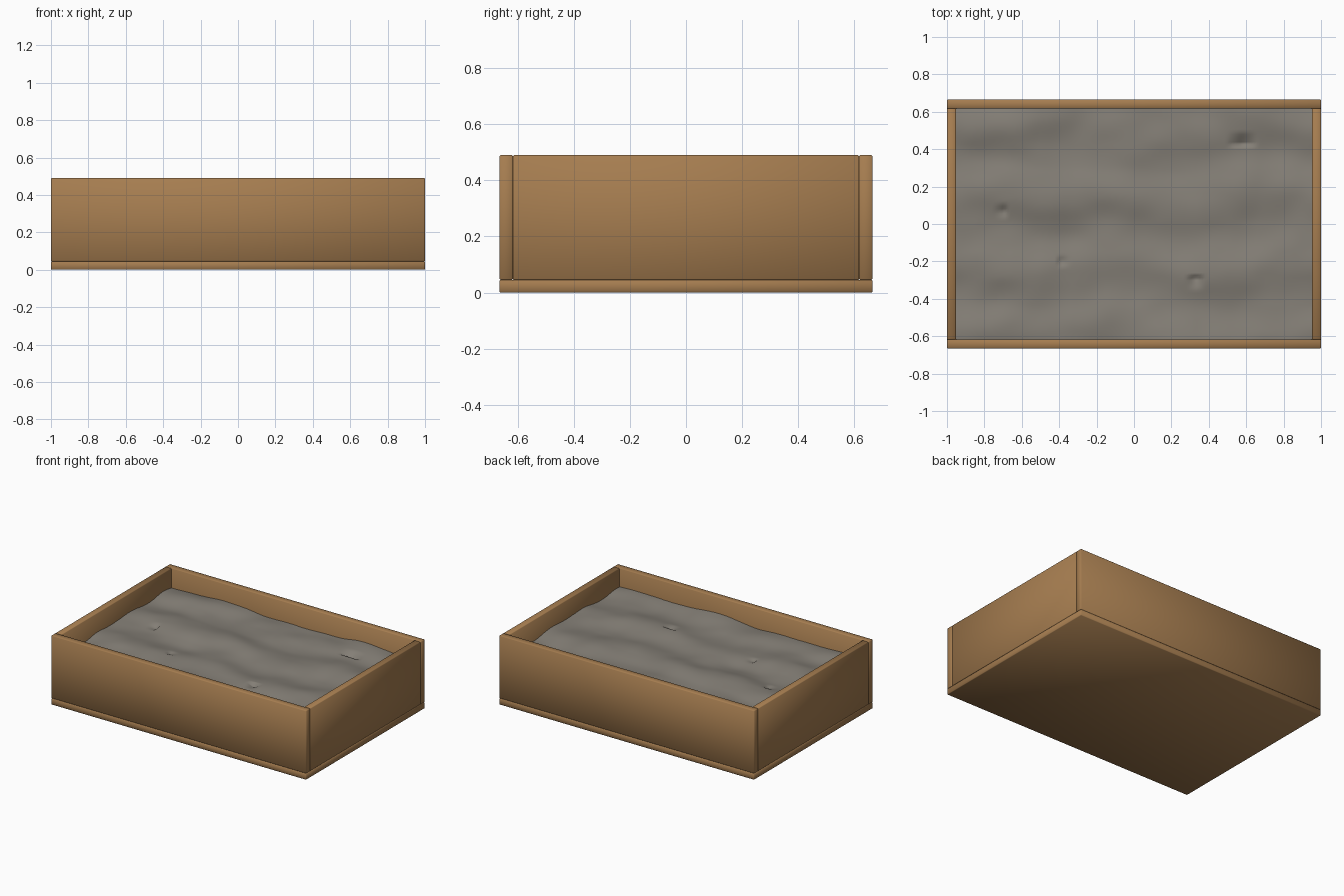
import bpy, bmesh, math
from mathutils import Vector, noise

cube = bpy.data.objects.get("Cube")
if cube:
    bpy.data.objects.remove(cube, do_unlink=True)

HALF_X, HALF_Y, HEIGHT = 1.0, 0.665, 0.49
WALL, FLOOR = 0.048, 0.045


def material(name, color):
    mat = bpy.data.materials.new(name)
    mat.use_nodes = True
    mat.diffuse_color = (*color, 1)
    mat.node_tree.nodes["Principled BSDF"].inputs["Base Color"].default_value = (*color, 1)
    return mat


wood = material("warm wood", (0.38, 0.205, 0.08))
earth = material("grey soil", (0.235, 0.215, 0.185))


def add_object(name, bm, mat):
    mesh = bpy.data.meshes.new(name)
    bm.to_mesh(mesh)
    bm.free()
    mesh.materials.append(mat)
    mesh.shade_smooth()
    obj = bpy.data.objects.new(name, mesh)
    bpy.context.collection.objects.link(obj)
    return obj


def board(name, low, high):
    """Softly bevelled plank between two opposite corners."""
    low, high = Vector(low), Vector(high)
    bm = bmesh.new()
    bmesh.ops.create_cube(bm, size=1)
    for v in bm.verts:
        v.co = (low + high) / 2 + v.co * (high - low)
    obj = add_object(name, bm, wood)
    bevel = obj.modifiers.new("soft edges", "BEVEL")
    bevel.width = 0.004
    bevel.segments = 1


# Wooden tray: floor, long walls and short walls fitted between them
inner_x, inner_y = HALF_X - WALL, HALF_Y - WALL
board("floor", (-HALF_X, -HALF_Y, 0), (HALF_X, HALF_Y, FLOOR))
board("front_wall", (-HALF_X, -HALF_Y, FLOOR), (HALF_X, -inner_y, HEIGHT))
board("back_wall", (-HALF_X, inner_y, FLOOR), (HALF_X, HALF_Y, HEIGHT))
board("right_wall", (-HALF_X, -inner_y, FLOOR), (-inner_x, inner_y, HEIGHT))
board("left_wall", (inner_x, -inner_y, FLOOR), (HALF_X, inner_y, HEIGHT))

# Small creases: centre, direction the pit opens towards, half width, depth
creases = [((0.58, 0.42), (0, 1), 0.08, 0.035),
           ((0.33, -0.28), (0, -1), 0.05, 0.03),
           ((-0.68, 0.07), (-1, 0), 0.04, 0.02),
           ((-0.41, -0.2), (1, 0), 0.03, 0.02)]


def soil_height(x, y):
    # Long ridges broken up by rolling lumps
    drift = noise.noise(Vector((x * 1.6, y, 3))) * 0.14
    ridge = math.cos((y + drift - 0.15) * math.tau / 0.38)
    lumps = noise.noise(Vector((x * 2.6, y * 3.2, 7)))
    grit = noise.noise(Vector((x * 6, y * 7, 1)))
    z = 0.353 + 0.009 * ridge + 0.02 * lumps + 0.006 * grit
    for (cx, cy), (dx, dy), width, depth in creases:
        along = (x - cx) * dx + (y - cy) * dy
        across = abs((x - cx) * dy - (y - cy) * dx)
        if 0 < along < 0.07 and across < width:
            z -= depth * (1 - along / 0.07) * (1 - across / width)
    return z


# Uneven soil filling the tray
bm = bmesh.new()
bmesh.ops.create_grid(bm, x_segments=130, y_segments=90, size=1)
for v in bm.verts:
    x, y = v.co.x * inner_x, v.co.y * inner_y
    v.co = (x, y, soil_height(x, y))
add_object("soil", bm, earth)
